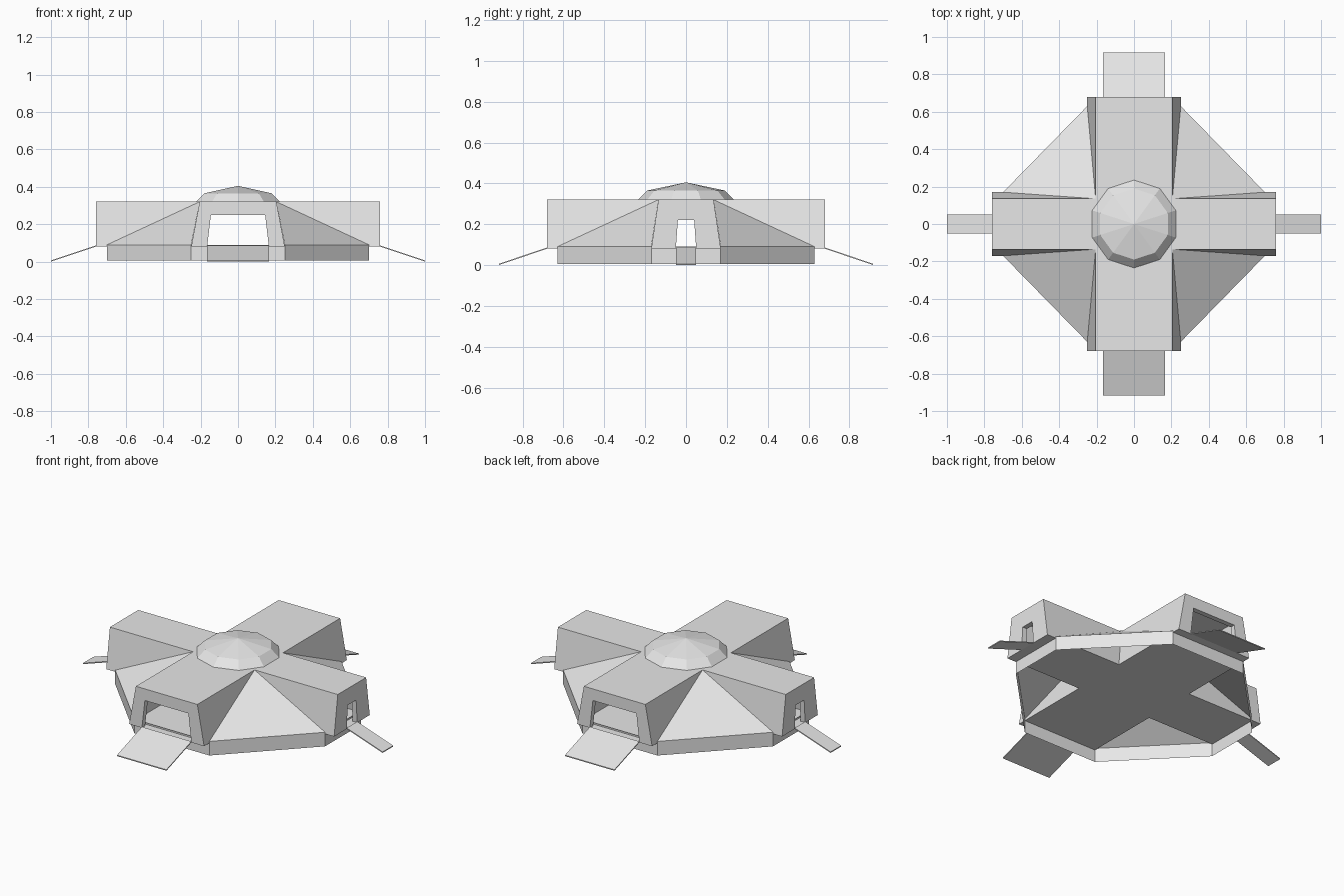
import bpy, bmesh
from math import sin, cos, tau

cube = bpy.data.objects.get("Cube")
if cube:
    bpy.data.objects.remove(cube, do_unlink=True)

grey = bpy.data.materials.new("light grey")
grey.use_nodes = True
grey.diffuse_color = (0.8, 0.8, 0.8, 1)
grey.node_tree.nodes["Principled BSDF"].inputs["Base Color"].default_value = (0.8, 0.8, 0.8, 1)

# Main levels
FLOOR, ROOF, SKIRT_LOW, SKIRT_TOP = 0.08, 0.32, 0.005, 0.09
WALL = 0.03

# Each hall: half width at floor and roof, half length, skirt reach,
# doorway half widths (floor, head), doorway head height, ramp foot
HALLS = {
    "main": dict(low=0.25, top=0.205, end=0.68, skirt=0.63,
                 door=0.165, head=0.145, height=0.25, foot=0.917),
    "side": dict(low=0.17, top=0.135, end=0.76, skirt=0.70,
                 door=0.05, head=0.04, height=0.22, foot=1.0),
}
M, S = HALLS["main"], HALLS["side"]


def build(name, verts, faces):
    bm = bmesh.new()
    vs = [bm.verts.new(v) for v in verts]
    for f in faces:
        bm.faces.new([vs[i] for i in f])
    bmesh.ops.recalc_face_normals(bm, faces=bm.faces)
    mesh = bpy.data.meshes.new(name)
    bm.to_mesh(mesh)
    bm.free()
    mesh.materials.append(grey)
    obj = bpy.data.objects.new(name, mesh)
    bpy.context.collection.objects.link(obj)
    return obj


def cross(half_x, half_y, z):
    """Outline of the plus-shaped plan, twelve points."""
    a, b, ex, ey = half_x, half_y, S["end"], M["end"]
    quarter = [(ex, b), (a, b), (a, ey)]
    pts = quarter + [(-x, y) for x, y in reversed(quarter)]
    return [(x, y, z) for x, y in pts + [(-x, -y) for x, y in pts]]


# Roof, floor and long walls of the two crossing halls
low, top = cross(M["low"], S["low"], FLOOR), cross(M["top"], S["top"], ROOF)
build("roof", top, [range(12)])
build("floor", low, [range(12)])
sides = [(i, (i + 1) % 12, (i + 1) % 12 + 12, i + 12)
         for i in range(12) if i % 3 != 2]
build("hall_walls", low + top, sides)

# End walls with doorways, and the ramps
for hall, h in HALLS.items():
    for sign, where in ((-1, "a"), (1, "b")):
        def place(across, along, z):
            if hall == "main":
                return (across, sign * along, z)
            return (sign * along, across, z)

        half = [(h["low"], FLOOR), (h["top"], ROOF)]
        door = [(h["door"], FLOOR), (h["head"], h["height"])]
        outline = ([(-x, z) for x, z in half] + half[::-1]
                   + door + [(-x, z) for x, z in door[::-1]])
        verts = [place(x, d, z) for d in (h["end"], h["end"] - WALL) for x, z in outline]
        faces = [range(8), range(15, 7, -1)]
        faces += [(i, i + 1, i + 9, i + 8) for i in range(3, 7)]
        build(f"{hall}_end_wall_{where}", verts, faces)

        w, t = h["door"], 0.006
        path = [(h["end"], FLOOR + t), (h["foot"], t), (h["foot"], 0), (h["end"], FLOOR)]
        verts = [place(x, d, z) for x in (-w, w) for d, z in path]
        faces = [range(4), range(7, 3, -1)]
        faces += [(i, (i + 1) % 4, (i + 1) % 4 + 4, i + 4) for i in range(4)]
        build(f"{hall}_ramp_{where}", verts, faces)

# Skirt under the building, an open eight-sided band
ring = [(S["skirt"], -S["low"]), (S["skirt"], S["low"]),
        (M["low"], M["skirt"]), (-M["low"], M["skirt"])]
ring += [(-x, -y) for x, y in ring]
verts = [(x, y, z) for z in (SKIRT_LOW, SKIRT_TOP) for x, y in ring]
build("skirt", verts, [(i, (i + 1) % 8, (i + 1) % 8 + 8, i + 8) for i in range(8)])

# Sloping triangular panels between the halls
for sx, xname in ((-1, "right"), (1, "left")):
    for sy, yname in ((-1, "front"), (1, "back")):
        build(f"{yname}_{xname}_slope",
              [(sx * M["top"], sy * S["top"], ROOF),
               (sx * S["skirt"], sy * S["low"], SKIRT_TOP),
               (sx * M["low"], sy * M["skirt"], SKIRT_TOP)], [(0, 1, 2)])

# Faceted dome
N = 10
verts = [(r * sin(tau * i / N), r * cos(tau * i / N), z)
         for r, z in ((0.235, ROOF), (0.19, 0.365)) for i in range(N)]
verts.append((0, 0, 0.405))
faces = []
for i in range(N):
    j = (i + 1) % N
    faces += [(i, j, j + N, i + N), (i + N, j + N, 2 * N)]
build("dome", verts, faces)
